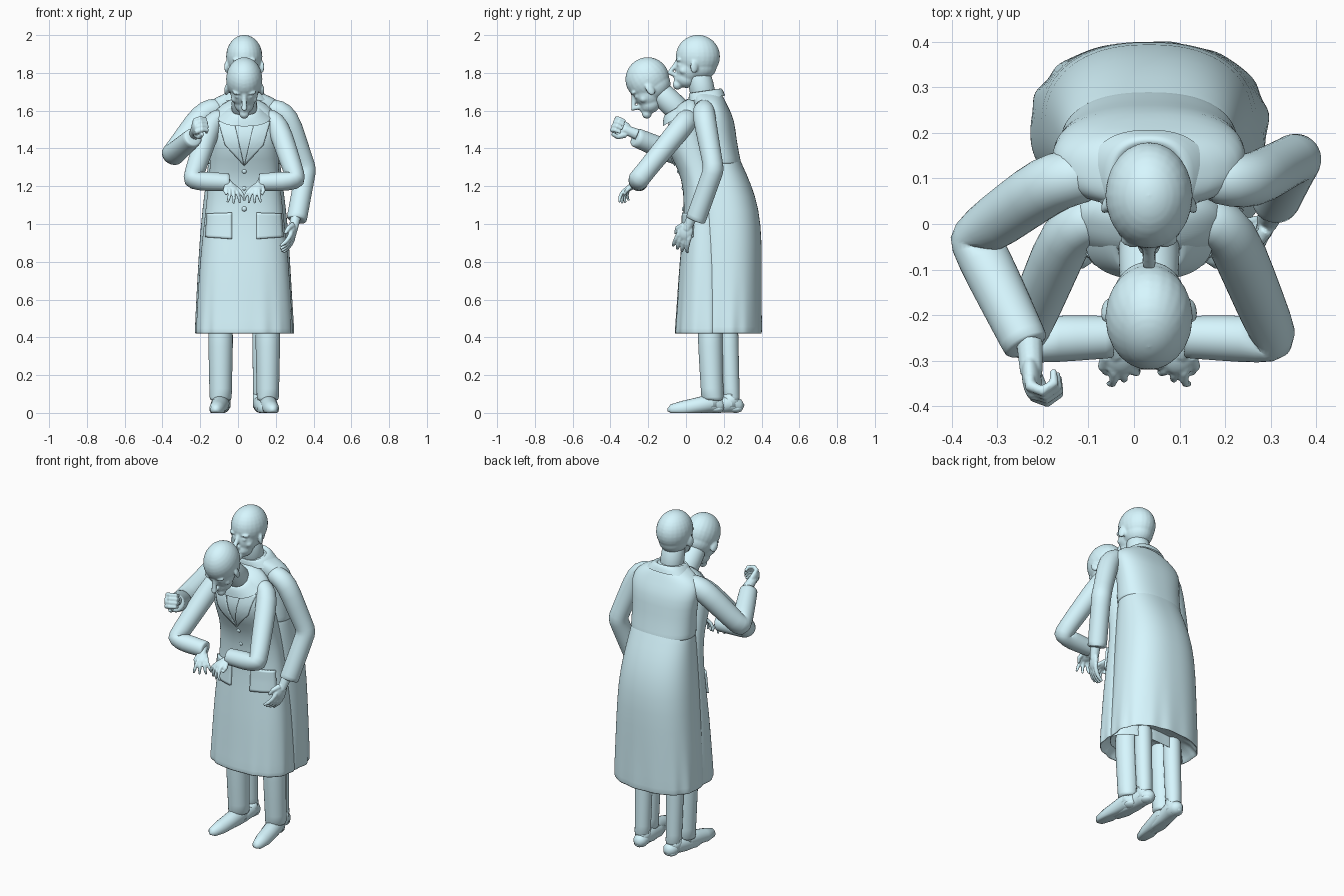
import bpy
import bmesh
import math
from mathutils import Vector, Matrix

if "Cube" in bpy.data.objects:
    bpy.data.objects.remove(bpy.data.objects["Cube"])

MID = 0.033  # shared centre line of both figures

clay = bpy.data.materials.new("pale_blue_clay")
clay.use_nodes = True
clay.diffuse_color = (0.68, 0.93, 1.0, 1)
clay.node_tree.nodes["Principled BSDF"].inputs["Base Color"].default_value = clay.diffuse_color


def finish(bm, name, subsurf=0, voxel=0):
    bmesh.ops.recalc_face_normals(bm, faces=bm.faces)
    mesh = bpy.data.meshes.new(name)
    bm.to_mesh(mesh)
    bm.free()
    mesh.materials.append(clay)
    mesh.shade_smooth()
    obj = bpy.data.objects.new(name, mesh)
    bpy.context.collection.objects.link(obj)
    if voxel:
        mod = obj.modifiers.new("fuse", 'REMESH')
        mod.mode, mod.voxel_size, mod.use_smooth_shade = 'VOXEL', voxel, True
        mod = obj.modifiers.new("soften", 'SMOOTH')
        mod.factor, mod.iterations = 0.5, 4
    if subsurf:
        mod = obj.modifiers.new("subdivide", 'SUBSURF')
        mod.levels = mod.render_levels = subsurf
    return obj


def bridge(bm, rings, caps=True):
    for a, b in zip(rings, rings[1:]):
        n = len(a)
        for i in range(n):
            bm.faces.new((a[i], a[(i + 1) % n], b[(i + 1) % n], b[i]))
    if caps:
        bm.faces.new(rings[0])
        bm.faces.new(rings[-1])


def loft(name, sections, folds=0.0, caps=True, sides=96):
    """Stack of ovals: centre y, z, x radius, y radius, optional slope."""
    bm = bmesh.new()
    rings = []
    for cy, z, rx, ry, *slope in sections:
        tilt = slope[0] if slope else 0
        wave = folds * max(0, 0.64 - z)
        ring = []
        for i in range(sides):
            a = math.tau * i / sides
            c, s = math.cos(a), math.sin(a)
            ripple = wave * math.sin(14 * a) * (0.55 + 0.45 * math.sin(5 * a + 1))
            px = math.copysign(abs(c) ** 0.85, c) * rx * (1 + ripple)
            py = math.copysign(abs(s) ** 0.85, s) * ry * (1 + ripple)
            ring.append(bm.verts.new((MID + px, cy + py, z + tilt * py)))
        rings.append(ring)
    bridge(bm, rings, caps)
    return finish(bm, name, 1)


def tube(bm, points, radii, sides=12):
    pts = [Vector(p) for p in points]
    rings, prev = [], None
    for i, p in enumerate(pts):
        t = (pts[min(i + 1, len(pts) - 1)] - pts[max(i - 1, 0)]).normalized()
        if prev is None:
            u = t.orthogonal().normalized()
        else:
            u = prev.rotation_difference(t) @ u
        v = t.cross(u)
        prev = t
        angles = [math.tau * k / sides for k in range(sides)]
        rings.append([bm.verts.new(p + radii[i] * (u * math.cos(a) + v * math.sin(a))) for a in angles])
    bridge(bm, rings)


def ball(bm, loc, size, rot=Matrix.Identity(4)):
    m = Matrix.Translation(loc) @ rot @ Matrix.Diagonal((*size, 1))
    bmesh.ops.create_uvsphere(bm, u_segments=24, v_segments=16, radius=1, matrix=m)


def sleeve(name, shoulder, elbow, wrist, radii):
    s, e, w = Vector(shoulder), Vector(elbow), Vector(wrist)
    r0, r1, r2 = radii
    inner = s + Vector(((MID - s.x) * .5, .01, .015))
    cuff = (w - e).normalized() * 0.01
    bm = bmesh.new()
    tube(bm, [inner, s.lerp(inner, .3), s.lerp(e, .1), s.lerp(e, .5), s.lerp(e, .87), e,
              e.lerp(w, .16), e.lerp(w, .6), w - cuff, w, w],
         [r0 * .8, r0 * .95, r0, (r0 + r1) / 2, r1, r1 * 1.06, r1, (r1 + r2) / 2, r2, r2, r2 * .85], 16)
    finish(bm, name, 1)


def hand(name, wrist, forward, palm, thumb_side, curl, spread=0.25, size=1.0):
    w, d = Vector(wrist), Vector(forward).normalized()
    n = Vector(palm)
    n = (n - d * n.dot(d)).normalized()
    s = d.cross(n) * thumb_side
    basis = Matrix((s, d, n)).transposed().to_4x4()
    bm = bmesh.new()
    ball(bm, w + d * .05 * size, (.036 * size, .045 * size, .018 * size), basis)
    tube(bm, [w - d * .03, w + d * .04 * size], [.026 * size, .022 * size])
    for i in range(4):
        off = (i - 1.5) / 1.5
        p = w + (d * .078 + s * off * .028) * size
        pts, length = [p - d * .02], (.03 - .003 * abs(off)) * size
        pts.append(p)
        for k in (1, 2, 3):
            p = p + (d * math.cos(curl * k) + n * math.sin(curl * k) + s * off * spread).normalized() * length
            pts.append(p)
        tube(bm, pts, [.011 * size, .012 * size, .011 * size, .010 * size, .007 * size], 10)
    base = w + (d * .025 + s * .022) * size
    mid = base + (d * .03 + s * .025 + n * .012) * size
    tube(bm, [base, mid, mid + (d * .03 + n * .012) * size], [.015 * size, .012 * size, .008 * size], 10)
    finish(bm, name, voxel=0.004)


def head(name, loc, pitch):
    bm = bmesh.new()
    ball(bm, (0, 0, 0), (.096, .117, .114))
    ball(bm, (0, .005, -.05), (.083, .095, .08))                     # back of skull
    ball(bm, (0, -.045, -.06), (.073, .072, .085))                   # face
    ball(bm, (0, -.06, -.115), (.054, .058, .052))                   # jaw
    ball(bm, (0, -.108, -.15), (.026, .026, .026))                   # chin
    tube(bm, [(0, -.105, -.02), (0, -.124, -.055), (0, -.153, -.085), (0, -.11, -.1)],
         [.012, .014, .016, .015])                                   # nose
    tube(bm, [(-.032, -.1, -.122), (0, -.12, -.12), (.032, -.1, -.122)], [.007, .01, .007])
    for side in (-1, 1):
        ball(bm, (side * .034, -.098, -.018), (.03, .017, .011))     # brow
        ball(bm, (side * .034, -.099, -.043), (.015, .013, .012))    # eye
        ball(bm, (side * .05, -.073, -.075), (.02, .025, .02))       # cheekbone
        tilt = Matrix.Rotation(side * 0.35, 4, 'Z')
        ball(bm, (side * .093, -.02, -.055), (.011, .022, .034), tilt)  # ear
    obj = finish(bm, name, voxel=0.006)
    obj.location = loc
    obj.rotation_euler.x = pitch


def panel(name, corners, side, target, thickness):
    """Flat four-sided patch laid on the front of a garment."""
    bm = bmesh.new()
    bm.faces.new([bm.verts.new((MID + side * x, -0.6, z)) for x, z in corners])
    bmesh.ops.subdivide_edges(bm, edges=bm.edges[:], cuts=9, use_grid_fill=True)
    obj = finish(bm, name)
    wrap = obj.modifiers.new("lay_on", 'SHRINKWRAP')
    wrap.target, wrap.wrap_method, wrap.wrap_mode = target, 'PROJECT', 'ABOVE_SURFACE'
    wrap.use_project_y, wrap.offset = True, 0.004
    solid = obj.modifiers.new("cloth", 'SOLIDIFY')
    solid.thickness, solid.offset = thickness, 0


# Coats
front_coat = loft("front_coat", [
    (.1, .5, .2, .11), (.1, .425, .245, .15), (.1, .418, .253, .158), (.1, .43, .255, .16), (.1, .55, .25, .15),
    (.1, .8, .235, .135), (.1, 1.0, .213, .112), (.09, 1.18, .193, .1), (.06, 1.3, .18, .1, .1),
    (.01, 1.42, .18, .11, .25), (-.005, 1.51, .18, .1, .35), (0, 1.57, .17, .085, .45),
    (-.005, 1.62, .13, .07, .55), (-.02, 1.65, .06, .045, .6)], 0.1)
loft("rear_coat", [
    (.21, .5, .2, .14), (.21, .425, .25, .18), (.21, .418, .26, .188), (.21, .43, .262, .19), (.212, .6, .254, .188),
    (.215, .8, .243, .186), (.215, 1.0, .23, .184), (.2, 1.15, .212, .168), (.18, 1.27, .197, .139),
    (.17, 1.33, .19, .119), (.165, 1.4, .18, .1)], 0.1)
loft("rear_yoke", [
    (.17, 1.315, .185, .115), (.17, 1.318, .195, .123), (.168, 1.335, .196, .121), (.16, 1.45, .196, .106),
    (.153, 1.55, .212, .104), (.132, 1.615, .215, .094), (.12, 1.66, .175, .084), (.112, 1.69, .1, .076),
    (.1, 1.71, .06, .06)])

# Collars and necks
loft("rear_collar", [(.095, 1.69, .068, .07, .15), (.1, 1.71, .078, .08, .15), (.105, 1.7, .096, .09, .15),
                     (.11, 1.665, .13, .097, .15)], caps=False)
loft("front_collar", [(-.05, 1.6, .06, .055, .6), (-.05, 1.622, .07, .062, .6), (-.045, 1.605, .095, .076, .6),
                      (-.035, 1.57, .14, .088, .6)], caps=False)
for label, low, high in (("rear_neck", (MID, .1, 1.64), (MID, .06, 1.83)),
                         ("front_neck", (MID, .0, 1.56), (MID, -.17, 1.73))):
    bm = bmesh.new()
    tube(bm, [low, Vector(low).lerp(Vector(high), .5), high], [.074, .066, .066], 20)
    finish(bm, label, 1)

# Heads
head("rear_head", (MID, .063, 1.887), 0)
head("front_head", (MID, -.205, 1.768), math.radians(35))

# Arms and hands of the rear figure
sleeve("rear_left_sleeve", (.252, .09, 1.6), (.36, .147, 1.29), (.31, .05, 1.02), (.062, .055, .055))
hand("rear_left_hand", (.3, .02, 1.01), (-.2, -.42, -1), (-1, .2, 0), -1, 0.25, 0.12, 1.1)
sleeve("rear_right_sleeve", (-.172, .1, 1.6), (-.352, -.03, 1.36), (-.235, -.27, 1.46), (.068, .06, .052))
hand("rear_right_fist", (-.228, -.285, 1.485), (.05, -.85, .35), (.8, .1, .1), -1, 1.05, 0.0, 1.15)

# Arms and hands of the front figure, lapels and pockets
for side, label in ((-1, "right"), (1, "left")):
    sleeve(f"front_{label}_sleeve", (MID + side * .17, .005, 1.55), (MID + side * .278, -.255, 1.23),
           (MID + side * .078, -.248, 1.22), (.062, .054, .048))
    hand(f"front_{label}_hand", (MID + side * .085, -.262, 1.215), (-side * .4, -.7, -.45), (0, .2, -1),
         side, 0.4, 0.4, 0.9)
    panel(f"{label}_lapel", [(.0, 1.31), (.1, 1.42), (.135, 1.54), (.055, 1.55)], side, front_coat, 0.008)
    panel(f"{label}_pocket", [(.065, .92), (.2, .93), (.19, 1.055), (.065, 1.06)], side, front_coat, 0.016)

# Coat buttons
for i, (z, y) in enumerate(((1.08, -.012), (1.19, -.013), (1.28, -.038))):
    bm = bmesh.new()
    ball(bm, (MID, y, z), (.013, .01, .013))
    finish(bm, f"button_{i + 1}")

# Trousers and shoes
for label, side, x, y, r in (("front_right", -1, -.092, .135, .066), ("front_left", 1, .158, .135, .066),
                             ("rear_right", -1, -.085, .235, .05), ("rear_left", 1, .125, .235, .05)):
    bm = bmesh.new()
    tube(bm, [(x, y - .01, .58), (x, y - .007, .36), (x, y + .005, .09), (x, y + .005, .065), (x, y + .005, .065)],
         [r * 1.05, r, r * .9, r * .92, r * .75], 20)
    finish(bm, f"{label}_trouser_leg", 1)
    bm = bmesh.new()
    path = ((.065, .025, .02), (.045, .035, .038), (-.01, .05, .048), (-.08, .035, .045),
            (-.15, .022, .042), (-.215, .017, .028), (-.232, .015, .008))
    tube(bm, [(x - side * .12 * dy, y + dy, z) for dy, z, _ in path], [q for _, _, q in path], 20)
    tube(bm, [(x, y + .005, .03), (x, y, .1)], [.045, .045], 20)
    for v in bm.verts:
        v.co.z = max(v.co.z, 0)
    ball(bm, (x, y + .025, .022), (.036, .04, .022))
    finish(bm, f"{label}_shoe")
